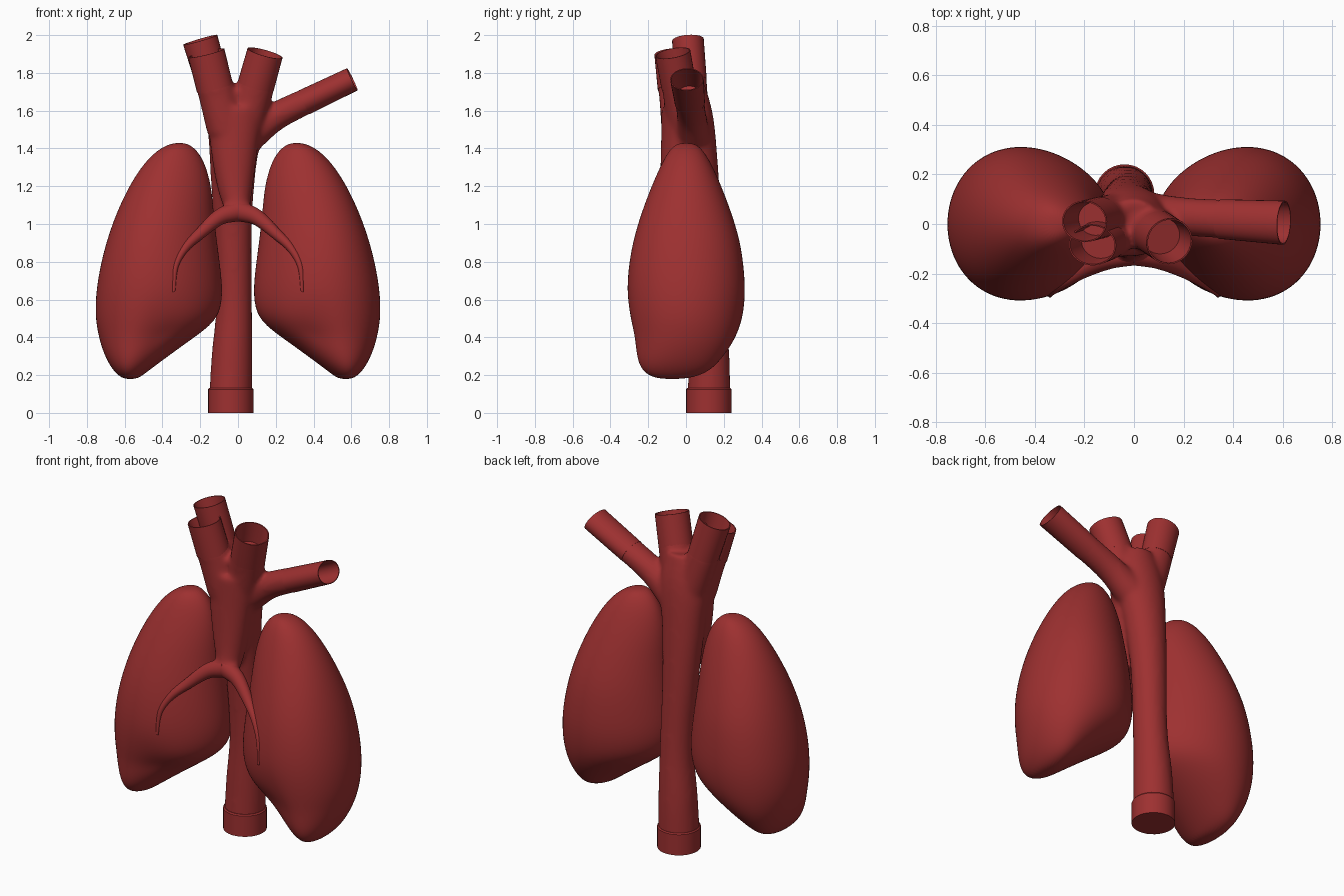
import bpy, bmesh, math
from mathutils import Vector

if "Cube" in bpy.data.objects:
    bpy.data.objects.remove(bpy.data.objects["Cube"])

red = bpy.data.materials.new("tissue_red")
red.diffuse_color = (0.34, 0.03, 0.03, 1)
red.use_nodes = True
red.node_tree.nodes["Principled BSDF"].inputs["Base Color"].default_value = red.diffuse_color


def loft(bm, rings):
    """Skin a list of rings of equal length and cap both ends."""
    vs = [[bm.verts.new(p) for p in r] for r in rings]
    n = len(vs[0])
    for a, b in zip(vs, vs[1:]):
        for i in range(n):
            j = (i + 1) % n
            bm.faces.new((a[i], a[j], b[j], b[i]))
    bm.faces.new(vs[0][::-1])
    bm.faces.new(vs[-1])


def ring(c, t, ru, rv, n=32):
    """Ellipse around c, across direction t; rv is the radius toward y."""
    t = t.normalized()
    y = Vector((0, 1, 0))
    v = (y - t * t.dot(y)).normalized()
    u = v.cross(t)
    return [c + u * ru * math.cos(a) + v * rv * math.sin(a)
            for a in (2 * math.pi * i / n for i in range(n))]


def tube(bm, pts, steps=6):
    """Smooth tube through (x, y, z, radius, radius_y) points."""
    p = [Vector(q) for q in pts]
    p = [p[0] * 2 - p[1]] + p + [p[-1] * 2 - p[-2]]
    path = []
    for i in range(1, len(p) - 2):
        a, b, c, d = p[i - 1:i + 3]
        for s in range(steps):
            t = s / steps
            path.append(0.5 * (2 * b + (c - a) * t + (2 * a - 5 * b + 4 * c - d) * t * t
                               + (3 * b - a - 3 * c + d) * t ** 3))
    path.append(p[-2])
    rings = []
    for i, q in enumerate(path):
        d = path[min(i + 1, len(path) - 1)] - path[max(i - 1, 0)]
        rings.append(ring(Vector(q[:3]), Vector(d[:3]), q[3], q[4]))
    loft(bm, rings)


def finish(bm, name, angle=40):
    bmesh.ops.recalc_face_normals(bm, faces=bm.faces)
    me = bpy.data.meshes.new(name)
    bm.to_mesh(me)
    bm.free()
    me.materials.append(red)
    ob = bpy.data.objects.new(name, me)
    bpy.context.collection.objects.link(ob)
    bpy.ops.object.select_all(action='DESELECT')
    ob.select_set(True)
    bpy.context.view_layer.objects.active = ob
    bpy.ops.object.shade_smooth_by_angle(angle=math.radians(angle))
    return ob


# Lungs: horizontal sections (z, inner x, outer x, front y, back y)
sections = [
    (1.43, .28, .34, -.035, .035), (1.405, .228, .41, -.08, .08),
    (1.33, .175, .495, -.125, .13), (1.2, .138, .58, -.183, .188),
    (1.05, .126, .65, -.24, .245), (.9, .108, .702, -.284, .29),
    (.75, .087, .738, -.308, .309), (.62, .076, .757, -.313, .315),
    (.5, .1, .758, -.302, .3), (.42, .2, .743, -.282, .272),
    (.35, .3, .725, -.268, .235), (.27, .41, .692, -.255, .175),
    (.21, .49, .65, -.222, .11), (.178, .535, .605, -.15, .0)]
for side, name in ((1, "left_lung"), (-1, "right_lung")):
    bm = bmesh.new()
    rings = []
    for z, xi, xo, yf, yb in sections:
        cx, rx, cy, ry = (xi + xo) / 2, (xo - xi) / 2, (yf + yb) / 2, (yb - yf) / 2
        r = []
        for i in range(24):
            a = 2 * math.pi * i / 24
            x = cx + rx * math.cos(a)
            y = cy + ry * math.sin(a) * (1 + 0.13 * math.cos(a))
            if a > math.pi:  # shallow hollow low on the front
                y += 0.035 * math.exp(-((x - .4) ** 2 + (z - .43) ** 2) / .008)
            r.append((side * x, y, z))
        rings.append(r)
    loft(bm, rings)
    ob = finish(bm, name, 180)
    sub = ob.modifiers.new("smooth", 'SUBSURF')
    sub.levels = sub.render_levels = 2

# Main vessel trunk with branch roots, blended into one skin
arm = [(0, -.115, 1.07, .055, .052), (.1, -.142, 1.035, .042, .04),
       (.2, -.188, .95, .03, .029), (.28, -.235, .872, .022, .022),
       (.33, -.272, .775, .015, .015), (.34, -.29, .64, .007, .007)]


def mirrored(pts, s):
    return [(s * p[0],) + p[1:] for p in pts]


bm = bmesh.new()
tube(bm, [(-.04, .122, .06, .114, .114), (-.032, .122, .3, .108, .108),
          (-.02, .114, .6, .094, .096), (-.028, .092, 1.0, .102, .097),
          (-.026, .062, 1.3, .122, .108), (-.012, .03, 1.55, .145, .116),
          (-.005, 0, 1.73, .11, .1)])
tube(bm, [(0, -.09, 1.05, .06, .065), (-.015, -.05, 1.2, .095, .09),
          (-.02, -.035, 1.4, .125, .098), (-.012, -.03, 1.62, .15, .1)])
tube(bm, [(-.06, -.03, 1.5, .105, .1), (-.108, -.055, 1.68, .1, .088),
          (-.13, -.067, 1.75, .099, .086)])
tube(bm, [(-.05, .03, 1.5, .1, .1), (-.115, .03, 1.69, .092, .085),
          (-.146, .024, 1.79, .089, .084)])
tube(bm, [(.03, 0, 1.5, .1, .1), (.08, -.028, 1.68, .1, .093),
          (.103, -.043, 1.765, .098, .093)])
tube(bm, [(.05, .04, 1.46, .09, .09), (.2, .03, 1.57, .075, .078),
          (.4, .017, 1.668, .068, .08)])
for s in (1, -1):
    tube(bm, mirrored(arm[:4], s))
trunk = finish(bm, "vessel_trunk", 180)
rm = trunk.modifiers.new("blend", 'REMESH')
rm.mode = 'VOXEL'
rm.voxel_size = 0.012
rm.use_smooth_shade = True
sm = trunk.modifiers.new("soften", 'SMOOTH')
sm.factor = 0.5
sm.iterations = 16

# Thin forked arteries over the lungs
for s, name in ((1, "left_artery"), (-1, "right_artery")):
    bm = bmesh.new()
    tube(bm, mirrored(arm, s))
    finish(bm, name, 60)


# Open vessel ends: hollow collars (start point, end point, radii)
def collar(name, a, b, ra, rb):
    a, b = Vector(a), Vector(b)
    t = b - a
    bm = bmesh.new()
    loft(bm, [ring(a, t, *ra), ring(b, t, *rb),
              ring(b, t, rb[0] * .94, rb[1] * .94),
              ring(a.lerp(b, .3), t, ra[0] * .8, ra[1] * .8)])
    finish(bm, name)


collar("front_right_vessel_end", (-.122, -.063, 1.72), (-.168, -.085, 1.905), (.098, .087), (.098, .083))
collar("back_right_vessel_end", (-.137, .026, 1.76), (-.2, .01, 1.975), (.089, .084), (.094, .084))
collar("left_vessel_end", (.094, -.038, 1.73), (.143, -.07, 1.905), (.098, .093), (.096, .094))
collar("side_vessel_end", (.35, .02, 1.644), (.605, .005, 1.766), (.069, .08), (.065, .089))

# Base cuff at the bottom of the trunk
bm = bmesh.new()
loft(bm, [ring(Vector((-.038, .121, z)), Vector((0, 0, 1)), r, r)
          for z, r in ((0, .12), (.125, .12), (.132, .114))])
finish(bm, "base_cuff")
